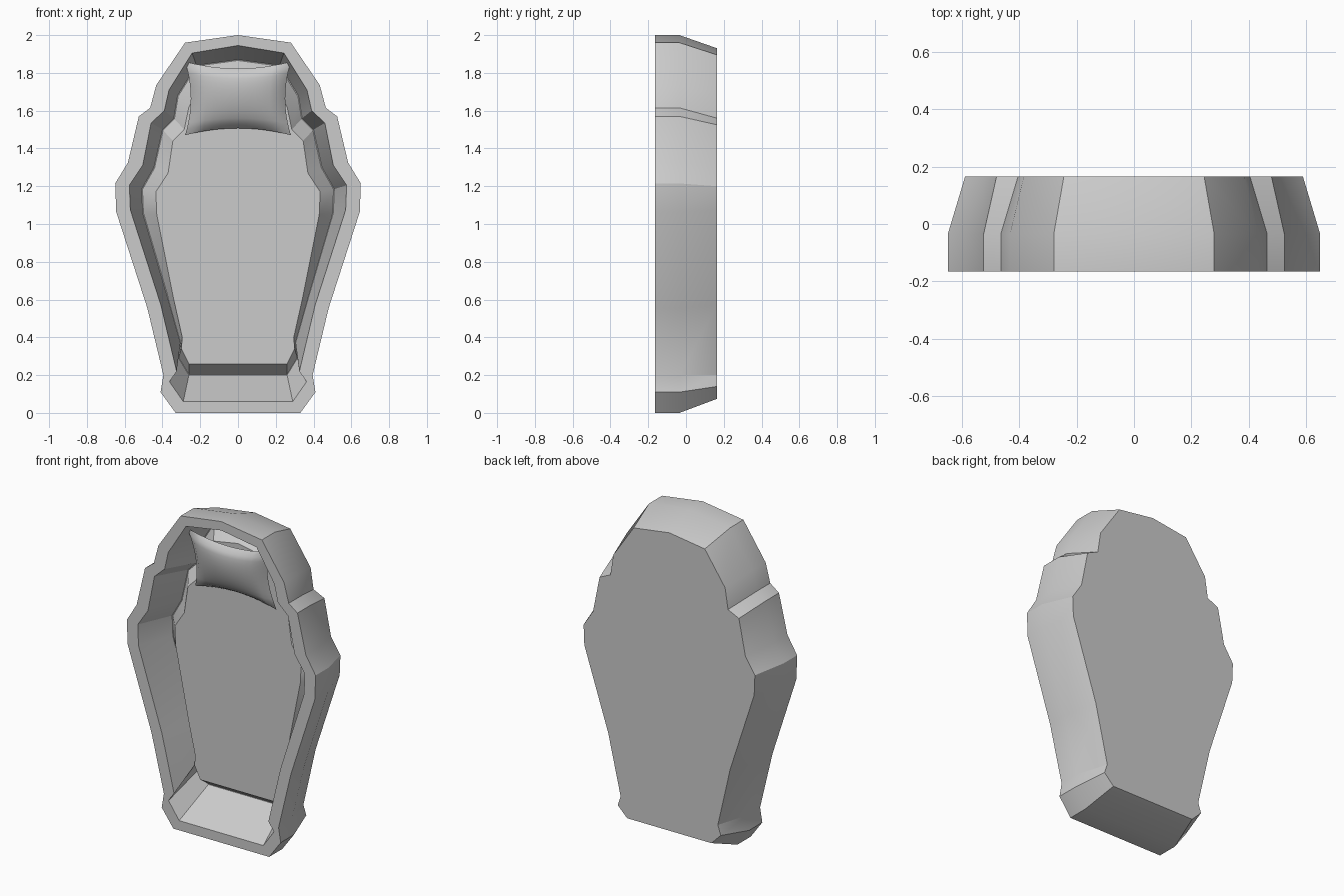
import bpy, bmesh, math

if "Cube" in bpy.data.objects:
    bpy.data.objects.remove(bpy.data.objects["Cube"])

FRONT, MID, BACK = -0.165, -0.035, 0.165
FLOOR, PAD = 0.08, 0.0

# Right-half profiles (x, z), from top centre down to the foot
OUTER = [(0, 2.0), (.28, 1.96), (.433, 1.735), (.465, 1.615), (.525, 1.57), (.583, 1.325),
         (.65, 1.215), (.645, 1.065), (.48, .555), (.395, .2), (.41, .11), (.33, 0)]
REAR = [(0, 1.93), (.245, 1.895), (.385, 1.69), (.405, 1.56), (.48, 1.525), (.525, 1.3),
        (.59, 1.2), (.585, 1.075), (.42, .57), (.335, .2), (.355, .14), (.29, .075)]
RIM = [(0, 1.945), (.243, 1.905), (.365, 1.71), (.39, 1.6), (.46, 1.535), (.505, 1.31),
       (.575, 1.205), (.57, 1.075), (.408, .57), (.325, .22), (.363, .165), (.29, .06)]
SEAM = [(0, 1.87), (.22, 1.84), (.32, 1.68), (.34, 1.56), (.4, 1.5), (.445, 1.3),
        (.51, 1.185), (.505, 1.06), (.37, .6), (.305, .37), (.315, .29), (.26, .2)]
PADTOP = [(0, 1.8), (.17, 1.77), (.26, 1.62), (.285, 1.5), (.345, 1.44), (.37, 1.27),
          (.435, 1.17), (.43, 1.05), (.34, .6), (.295, .4), (.3, .34), (.26, .26)]


def finish(name, bm, angle):
    bmesh.ops.recalc_face_normals(bm, faces=bm.faces)
    me = bpy.data.meshes.new(name)
    bm.to_mesh(me)
    bm.free()
    ob = bpy.data.objects.new(name, me)
    bpy.context.collection.objects.link(ob)
    bpy.ops.object.select_all(action='DESELECT')
    bpy.context.view_layer.objects.active = ob
    ob.select_set(True)
    bpy.ops.object.shade_smooth_by_angle(angle=math.radians(angle))
    return ob


def loft(name, sections):
    """Mirror each half profile, bridge the loops and cap both ends."""
    bm = bmesh.new()
    rings = []
    for half, y in sections:
        full = half + [(-x, z) for x, z in reversed(half[1:])]
        rings.append([bm.verts.new((x, y, z)) for x, z in full])
    for a, b in zip(rings, rings[1:]):
        n = len(a)
        for i in range(n):
            j = (i + 1) % n
            bm.faces.new((a[i], a[j], b[j], b[i]))
    bm.faces.new(rings[0])
    bm.faces.new(rings[-1])
    return finish(name, bm, 25)


# Hollow casket shell with tapered back
loft("casket_shell", [(REAR, BACK), (OUTER, MID), (OUTER, FRONT), (RIM, FRONT), (SEAM, FLOOR)])

# Raised lining pad on the floor
loft("lining_pad", [(SEAM, FLOOR + .005), (PADTOP, PAD)])

# Pillow: two bulged sheets with pinched edges, leaning forward at the top
bm = bmesh.new()
N = 12
for side in (-1, 1):
    grid = []
    for i in range(N + 1):
        row = []
        for j in range(N + 1):
            u, v = 2 * i / N - 1, 2 * j / N - 1
            x = u * (.28 - .03 * (1 - v * v))
            z = 1.665 + v * (.195 - .037 * (1 - u * u))
            bulge = .065 * math.sqrt((1 - u * u) * (1 - v * v))
            row.append(bm.verts.new((x, -.06 - .04 * v + side * bulge, z)))
        grid.append(row)
    for i in range(N):
        for j in range(N):
            bm.faces.new((grid[i][j], grid[i + 1][j], grid[i + 1][j + 1], grid[i][j + 1]))
bmesh.ops.remove_doubles(bm, verts=bm.verts, dist=1e-5)
finish("pillow", bm, 50)
